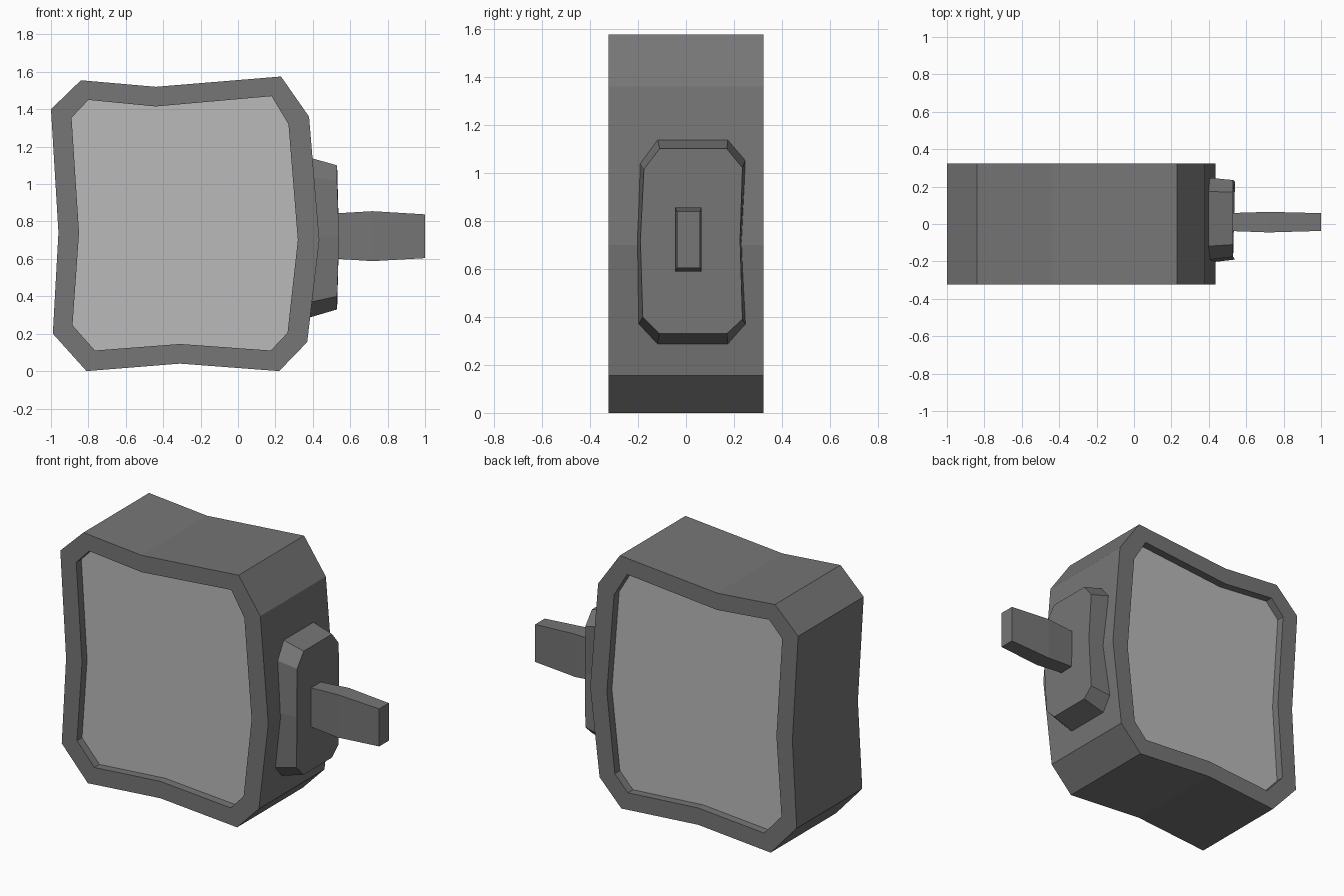
import bpy, bmesh

cube = bpy.data.objects.get("Cube")
if cube:
    bpy.data.objects.remove(cube)


def material(name, value):
    m = bpy.data.materials.new(name)
    m.use_nodes = True
    colour = (value, value, value, 1)
    m.diffuse_color = colour
    bsdf = m.node_tree.nodes["Principled BSDF"]
    bsdf.inputs["Base Color"].default_value = colour
    bsdf.inputs["Roughness"].default_value = 0.8
    return m


dark = material("dark grey", 0.18)
light = material("light grey", 0.49)


def loft(name, rings, mat, caps=True):
    """Skin a list of matching point rings, optionally closing both ends."""
    bm = bmesh.new()
    loops = [[bm.verts.new(p) for p in ring] for ring in rings]
    n = len(loops[0])
    for a, b in zip(loops, loops[1:]):
        for i in range(n):
            j = (i + 1) % n
            bm.faces.new((a[i], a[j], b[j], b[i]))
    if caps:
        bm.faces.new(loops[0])
        if len(loops) > 1:
            bm.faces.new(loops[-1])
    bmesh.ops.recalc_face_normals(bm, faces=bm.faces)
    mesh = bpy.data.meshes.new(name)
    bm.to_mesh(mesh)
    bm.free()
    mesh.materials.append(mat)
    obj = bpy.data.objects.new(name, mesh)
    bpy.context.collection.objects.link(obj)
    return obj


# Outlines of the sign, as (x, z)
outer = [(-.84, 1.555), (-.44, 1.52), (.23, 1.575), (.38, 1.36), (.435, .7), (.37, .155),
         (.22, 0), (-.31, .04), (-.81, 0), (-.99, .2), (-.96, .74), (-1, 1.4)]
inner = [(-.8, 1.45), (-.44, 1.415), (.18, 1.47), (.27, 1.32), (.32, .7), (.265, .205),
         (.175, .11), (-.31, .145), (-.765, .11), (-.885, .245), (-.85, .74), (-.89, 1.355)]
HALF, RECESS = 0.323, 0.05


def at_y(outline, y):
    return [(x, y, z) for x, z in outline]


# Frame with a recessed opening on both sides
loft("sign_frame", [at_y(inner, RECESS - HALF), at_y(inner, -HALF), at_y(outer, -HALF),
                    at_y(outer, HALF), at_y(inner, HALF), at_y(inner, HALF - RECESS)],
     dark, caps=False)

# Light panels set into the frame
for side, name in ((-1, "front_panel"), (1, "back_panel")):
    panel = loft(name, [at_y(inner, side * (HALF - RECESS))], light)
    if panel.data.polygons[0].normal.y * side < 0:
        panel.data.flip_normals()

# Bevelled wall plate, outlines as (y, z)
base = [(-.12, 1.145), (.175, 1.145), (.25, 1.06), (.235, .72), (.25, .365),
        (.175, .283), (-.12, .283), (-.2, .365), (-.21, .72), (-.195, 1.045)]
face = [(-.11, 1.1), (.17, 1.1), (.235, 1.02), (.225, .72), (.235, .39),
        (.17, .33), (-.11, .33), (-.18, .4), (-.19, .72), (-.175, 1.015)]
loft("wall_plate", [[(.37, y, z) for y, z in base],
                    [(.54 if abs(z - .72) < .1 else .53, y, z) for y, z in face]], dark)


# Bracket arm, slightly swollen in the middle
def section(x, y0, y1, z0, z1):
    return [(x, y0, z0), (x, y1, z0), (x, y1, z1), (x, y0, z1)]


loft("bracket_arm", [section(.5, -.037, .058, .602, .842),
                     section(.72, -.045, .065, .588, .855),
                     section(1, -.037, .058, .604, .838)], dark)
